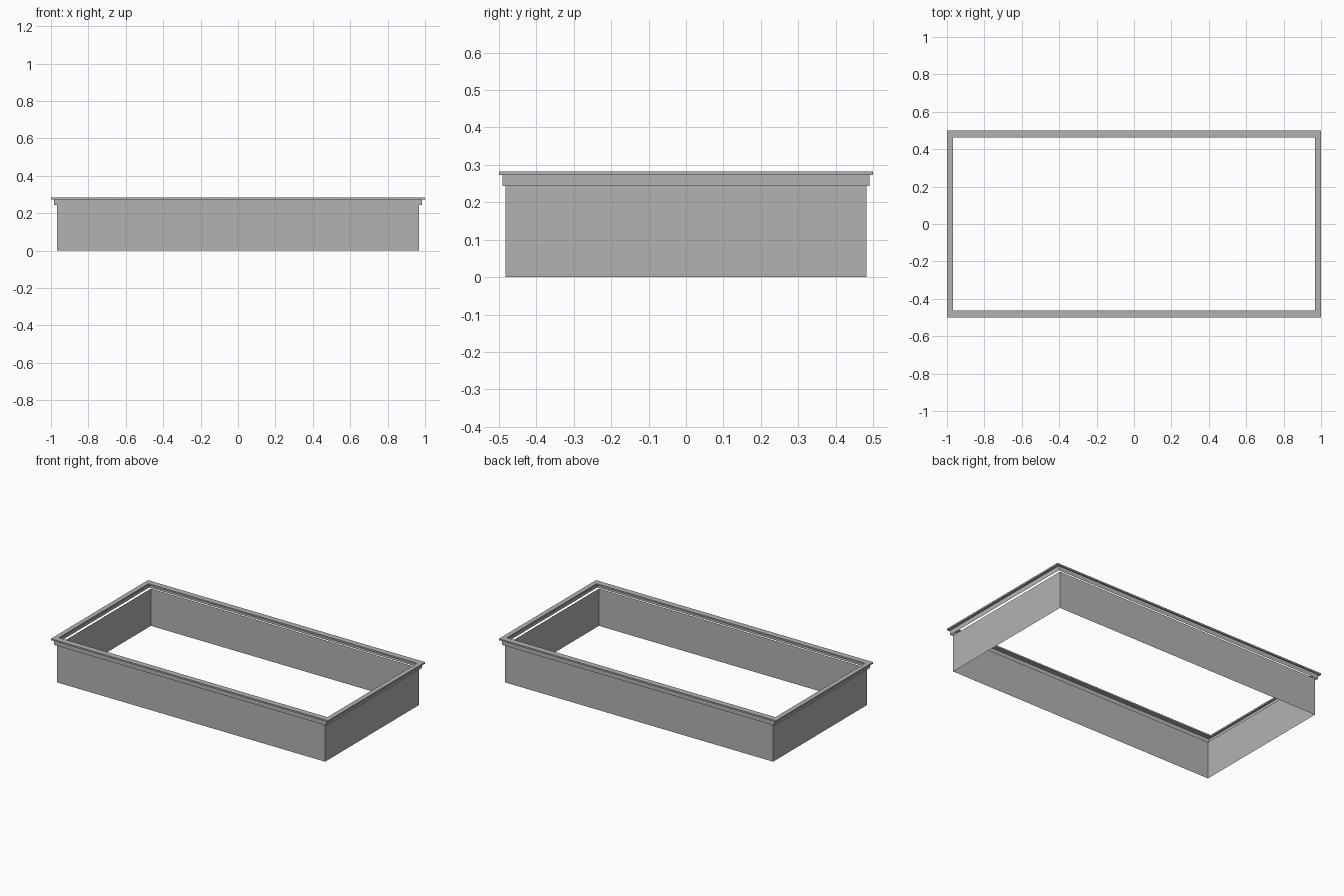
import bpy
import bmesh

cube = bpy.data.objects.get("Cube")
if cube:
    bpy.data.objects.remove(cube, do_unlink=True)

grey = bpy.data.materials.new("mid_grey")
grey.use_nodes = True
colour = (0.45, 0.45, 0.45, 1)
grey.diffuse_color = colour
grey.node_tree.nodes["Principled BSDF"].inputs["Base Color"].default_value = colour


def frame(name, profile, closed=False):
    """Sweep a profile of (half_x, half_y, z) points round a rectangle."""
    bm = bmesh.new()
    corners = [(-1, -1), (1, -1), (1, 1), (-1, 1)]
    rings = [[bm.verts.new((sx * hx, sy * hy, z)) for sx, sy in corners]
             for hx, hy, z in profile]
    pairs = list(zip(rings, rings[1:]))
    if closed:
        pairs.append((rings[-1], rings[0]))
    for low, high in pairs:
        for i in range(4):
            j = (i + 1) % 4
            bm.faces.new((low[i], low[j], high[j], high[i]))
    mesh = bpy.data.meshes.new(name)
    bm.to_mesh(mesh)
    bm.free()
    mesh.materials.append(grey)
    obj = bpy.data.objects.new(name, mesh)
    bpy.context.collection.objects.link(obj)
    return obj


wall_top, lip_bottom, lip_top = 0.243, 0.273, 0.283

# Thin side walls, open above and below
frame("side_walls", [(0.967, 0.483, 0), (0.967, 0.483, wall_top)])

# Thin skirt hanging under the lip, standing clear of the walls
frame("skirt", [(0.983, 0.491, wall_top), (0.983, 0.491, lip_bottom)])

# Flat lip round the top
frame("top_lip", [(1, 0.5, lip_bottom), (1, 0.5, lip_top),
                  (0.969, 0.462, lip_top), (0.969, 0.462, lip_bottom)], closed=True)
